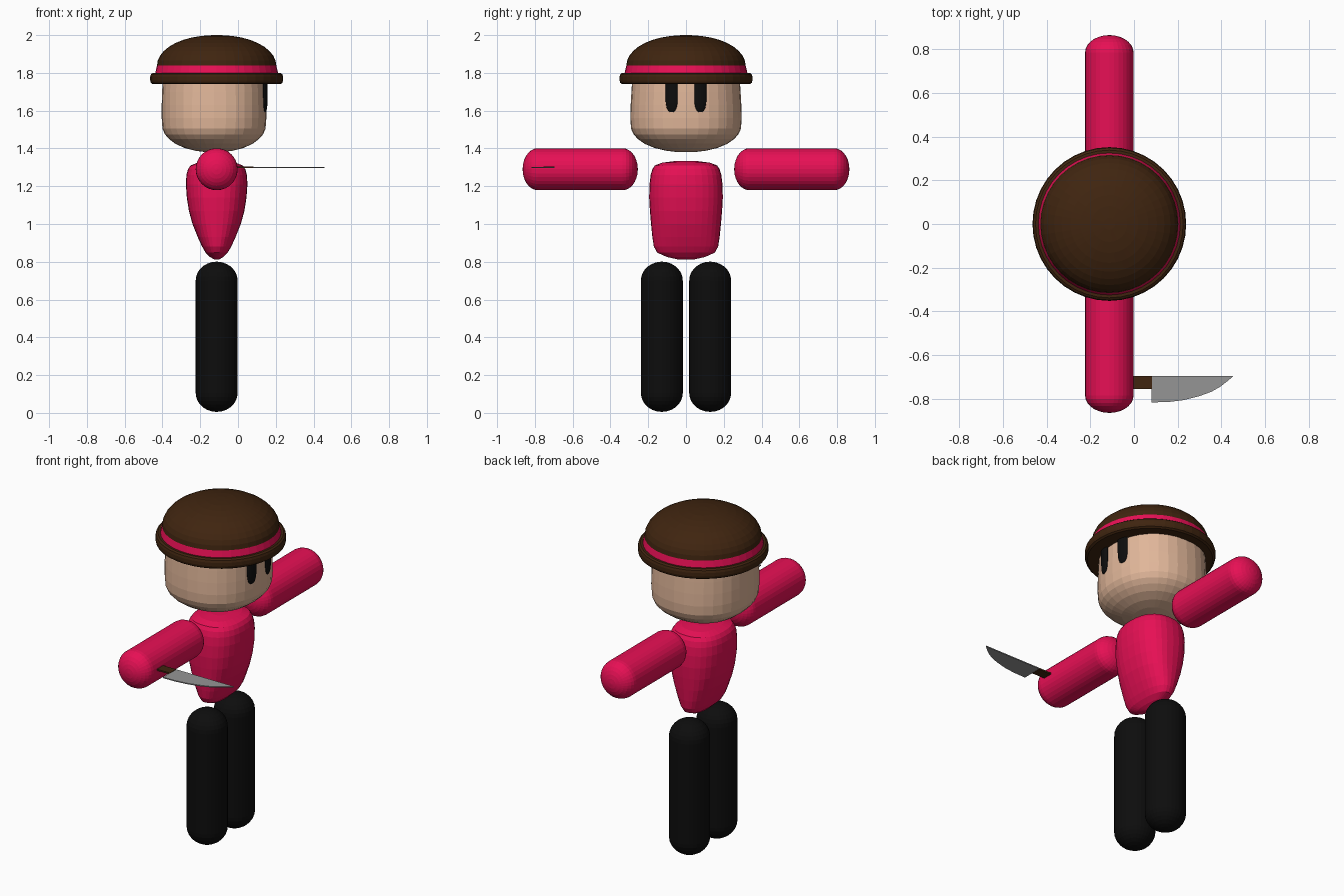
import bpy, bmesh, math
from mathutils import Matrix, Vector

if "Cube" in bpy.data.objects:
    bpy.data.objects.remove(bpy.data.objects["Cube"])

CX = -0.113  # body axis in x; the figure looks towards +x


def material(name, rgb):
    m = bpy.data.materials.new(name)
    m.diffuse_color = (*rgb, 1)
    m.use_nodes = True
    m.node_tree.nodes["Principled BSDF"].inputs["Base Color"].default_value = m.diffuse_color
    return m


pink = material("pink cloth", (0.80, 0.005, 0.09))
skin = material("skin", (0.75, 0.47, 0.32))
brown = material("dark brown", (0.05, 0.018, 0.005))
black = material("black", (0.004, 0.004, 0.004))
steel = material("steel grey", (0.30, 0.30, 0.30))


def add_object(name, bm, mats, matrix=Matrix()):
    bmesh.ops.recalc_face_normals(bm, faces=bm.faces)
    mesh = bpy.data.meshes.new(name)
    bm.to_mesh(mesh)
    bm.free()
    mesh.transform(matrix)
    for m in mats:
        mesh.materials.append(m)
    ob = bpy.data.objects.new(name, mesh)
    bpy.context.collection.objects.link(ob)
    return ob


def loft(rings, power=2.0, n=32, closed=False):
    """Stack superellipse rings (height, radius x, radius y)."""
    bm = bmesh.new()
    loops = []
    for z, rx, ry in rings:
        loop = []
        for i in range(n):
            a = 2 * math.pi * i / n
            c, s = math.cos(a), math.sin(a)
            loop.append(bm.verts.new((
                rx * math.copysign(abs(c) ** (2 / power), c),
                ry * math.copysign(abs(s) ** (2 / power), s), z)))
        loops.append(loop)
    pairs = list(zip(loops, loops[1:]))
    if closed:
        pairs.append((loops[-1], loops[0]))
    for a, b in pairs:
        for i in range(n):
            j = (i + 1) % n
            bm.faces.new((a[i], a[j], b[j], b[i]))
    if not closed:
        bm.faces.new(loops[0][::-1])
        bm.faces.new(loops[-1])
    return bm


def capsule_rings(length, r, dome, steps=7):
    """Rounded cylinder along z, centred on the origin."""
    top = []
    for i in range(steps + 1):
        a = math.radians(88) * i / steps
        top.append((length / 2 - dome + dome * math.sin(a), r * math.cos(a), r * math.cos(a)))
    return [(-z, rx, ry) for z, rx, ry in reversed(top)] + top


def at(x, y, z):
    return Matrix.Translation((x, y, z))


# Legs and arms
for side, s in (("right", -1), ("left", 1)):
    add_object(side + "_leg", loft(capsule_rings(0.795, 0.111, 0.10)), [black],
               at(CX, s * 0.128, 0.403))
    add_object(side + "_arm", loft(capsule_rings(0.61, 0.111, 0.08)), [pink],
               at(CX, s * 0.56, 1.29) @ Matrix.Rotation(math.pi / 2, 4, 'X'))

# Torso: tapers to a narrow edge at the bottom
torso = [(0.812, 0.012, 0.04), (0.825, 0.035, 0.10), (0.848, 0.058, 0.152),
         (0.88, 0.077, 0.170), (0.93, 0.100, 0.178), (1.00, 0.128, 0.185),
         (1.07, 0.147, 0.191), (1.14, 0.158, 0.195), (1.21, 0.163, 0.193),
         (1.26, 0.160, 0.187), (1.29, 0.152, 0.178), (1.31, 0.138, 0.165),
         (1.325, 0.10, 0.125), (1.333, 0.05, 0.06)]
add_object("torso", loft(torso, 2.4), [pink], at(CX, 0, 0))

# Head: rounded jaw, hidden top inside the hat
head = [(1.380, 0.04, 0.04), (1.388, 0.10, 0.105), (1.402, 0.155, 0.165),
        (1.425, 0.205, 0.22), (1.45, 0.238, 0.255), (1.475, 0.26, 0.278),
        (1.505, 0.273, 0.291), (1.56, 0.277, 0.295), (1.63, 0.277, 0.293),
        (1.70, 0.275, 0.289), (1.79, 0.270, 0.283)]
add_object("head", loft(head, 2.2), [skin], at(-0.127, 0, 0))

# Eyes: tall thin ovals hugging the face
for side, s in (("right", -1), ("left", 1)):
    rings = [(h, 0.012 * w, 0.033 * w) for h, w in
             ((1.593, 0.3), (1.600, 0.6), (1.615, 0.82), (1.64, 0.96),
              (1.67, 1.0), (1.72, 1.0), (1.77, 1.0))]
    add_object(side + "_eye", loft(rings, n=16), [black],
               at(0.143, s * 0.076, 0) @ Matrix.Rotation(s * 0.22, 4, 'Z'))

# Hat crown with a pink band at its base
crown = [(1.785, 0.326, 0.326), (1.80, 0.325, 0.325), (1.838, 0.316, 0.316)]
for i in range(1, 10):
    a = math.radians(86) * i / 9
    r = 0.316 * math.cos(a) ** 0.93
    crown.append((1.838 + 0.162 * math.sin(a), r, r))
hat = add_object("hat_crown", loft(crown, n=40), [brown, pink], at(CX, 0, 0))
for f in hat.data.polygons:
    if f.center.z < 1.838:
        f.material_index = 1

# Hat brim: ring with rounded outer edge
brim = [(z, r, r) for z, r in ((1.74, 0.26), (1.74, 0.338), (1.747, 0.348),
                               (1.76, 0.352), (1.78, 0.352), (1.793, 0.348),
                               (1.80, 0.338), (1.80, 0.26))]
add_object("hat_brim", loft(brim, n=40, closed=True), [brown], at(CX, 0, 0))


def slab(name, outline, z, thick, mat):
    bm = bmesh.new()
    face = bm.faces.new([bm.verts.new((x, y, z - thick / 2)) for x, y in outline])
    ext = bmesh.ops.extrude_face_region(bm, geom=[face])
    bmesh.ops.translate(bm, vec=Vector((0, 0, thick)),
                        verts=[v for v in ext["geom"] if isinstance(v, bmesh.types.BMVert)])
    return add_object(name, bm, [mat])


# Knife held flat in the right hand
slab("knife_handle", [(-0.10, -0.755), (0.082, -0.755), (0.082, -0.697), (-0.10, -0.697)],
     1.30, 0.009, brown)
slab("knife_blade", [(0.08, -0.817), (0.16, -0.815), (0.23, -0.806), (0.30, -0.788),
                     (0.355, -0.768), (0.395, -0.745), (0.43, -0.718), (0.457, -0.695),
                     (0.08, -0.695)], 1.30, 0.006, steel)
